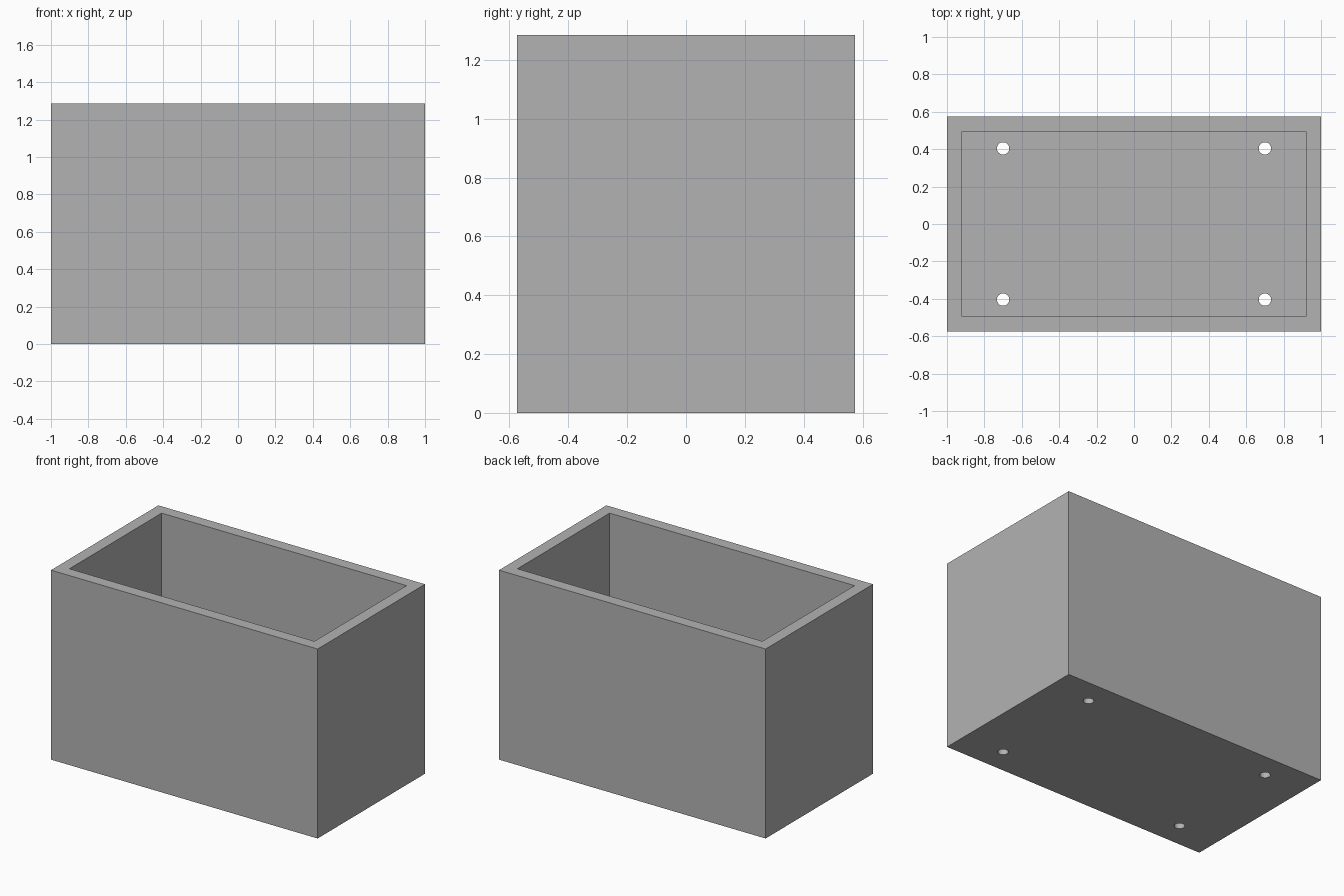
import bpy

# Remove the default cube
cube = bpy.data.objects.get("Cube")
if cube:
    bpy.data.objects.remove(cube, do_unlink=True)

LENGTH, DEPTH, HEIGHT = 2.0, 1.15, 1.285
WALL = 0.081

grey = bpy.data.materials.new("plain grey")
grey.use_nodes = True
grey.diffuse_color = (0.45, 0.45, 0.45, 1)
grey.node_tree.nodes["Principled BSDF"].inputs["Base Color"].default_value = grey.diffuse_color


def box(name, size, bottom):
    bpy.ops.mesh.primitive_cube_add(size=1, location=(0, 0, bottom + size[2] / 2))
    ob = bpy.context.object
    ob.name = name
    ob.scale = size
    bpy.ops.object.transform_apply(location=True, rotation=False, scale=True)
    ob.data.materials.append(grey)
    return ob


def cut(target, cutter):
    mod = target.modifiers.new(cutter.name, "BOOLEAN")
    mod.operation = "DIFFERENCE"
    mod.solver = "EXACT"
    mod.object = cutter
    bpy.context.view_layer.objects.active = target
    bpy.ops.object.modifier_apply(modifier=mod.name)
    bpy.data.objects.remove(cutter, do_unlink=True)


# Open planter box with even walls and floor
planter = box("planter_box", (LENGTH, DEPTH, HEIGHT), 0)
cut(planter, box("cavity_cutter", (LENGTH - 2 * WALL, DEPTH - 2 * WALL, HEIGHT), WALL))

# Drain holes through the floor, one near each corner
for x in (-0.7, 0.7):
    for y in (-0.404, 0.404):
        bpy.ops.mesh.primitive_cylinder_add(vertices=32, radius=0.033, depth=0.4, location=(x, y, 0))
        drill = bpy.context.object
        drill.name = "drain_hole_cutter"
        drill.data.materials.append(grey)
        cut(planter, drill)

# Smooth the round hole walls, keep every corner crisp
bpy.ops.object.select_all(action="DESELECT")
planter.select_set(True)
bpy.context.view_layer.objects.active = planter
bpy.ops.object.shade_smooth_by_angle()
